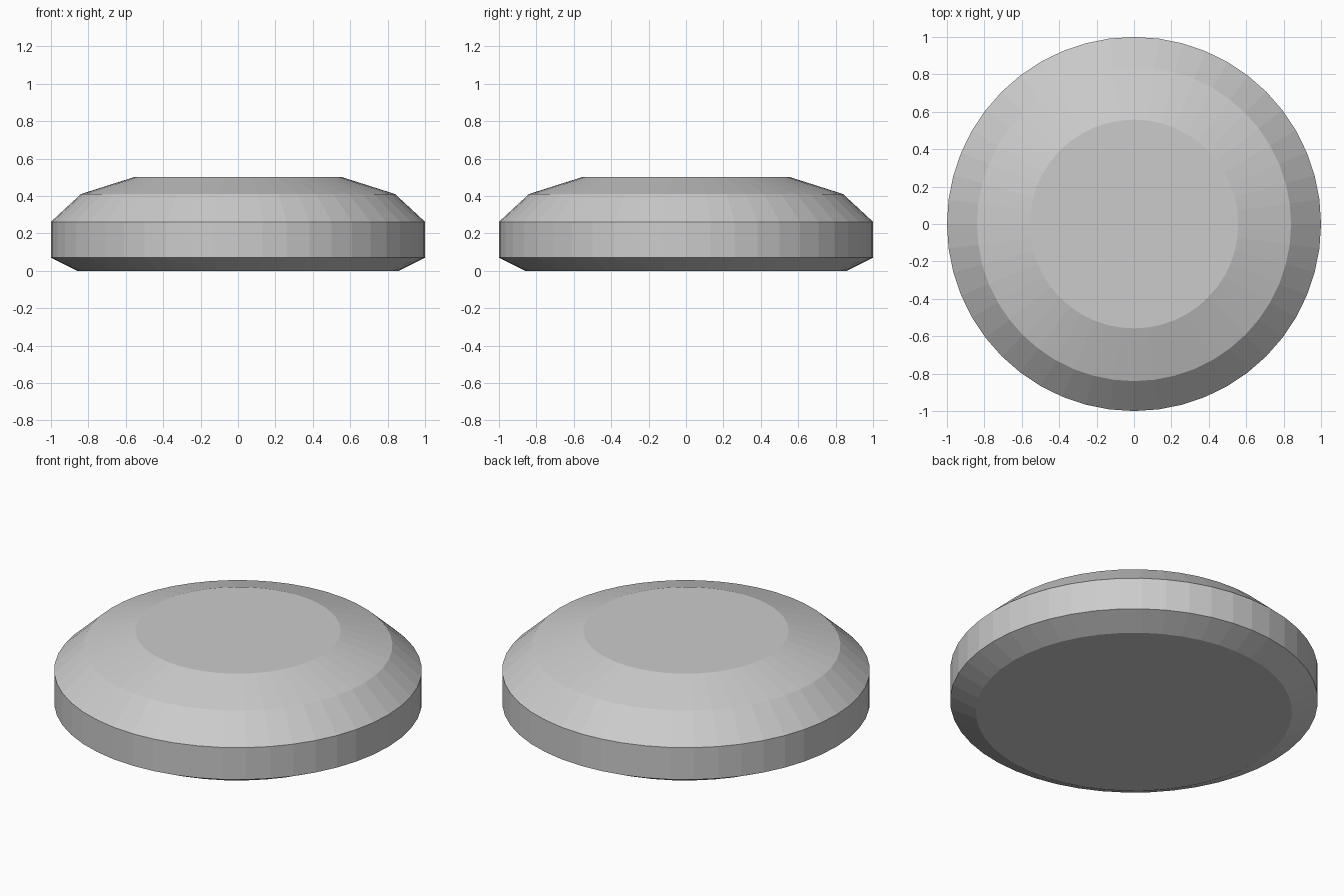
import bpy, bmesh
from math import cos, sin, tau

if "Cube" in bpy.data.objects:
    bpy.data.objects.remove(bpy.data.objects["Cube"])

SIDES = 48
# Radius and height of each ring, bottom to top
PROFILE = [(0.86, 0.0), (1.0, 0.07), (1.0, 0.262), (0.84, 0.41), (0.558, 0.5)]

# Turned disc body with chamfered base and stepped sloping top
bm = bmesh.new()
rings = [[bm.verts.new((r * cos(tau * i / SIDES), r * sin(tau * i / SIDES), z))
          for i in range(SIDES)] for r, z in PROFILE]
for low, high in zip(rings, rings[1:]):
    for i in range(SIDES):
        j = (i + 1) % SIDES
        bm.faces.new((low[i], low[j], high[j], high[i]))

# Flat underside and flat top
bm.faces.new(rings[0][::-1])
bm.faces.new(rings[-1])

mesh = bpy.data.meshes.new("round_disc")
bm.to_mesh(mesh)
bm.free()
disc = bpy.data.objects.new("round_disc", mesh)
bpy.context.collection.objects.link(disc)
